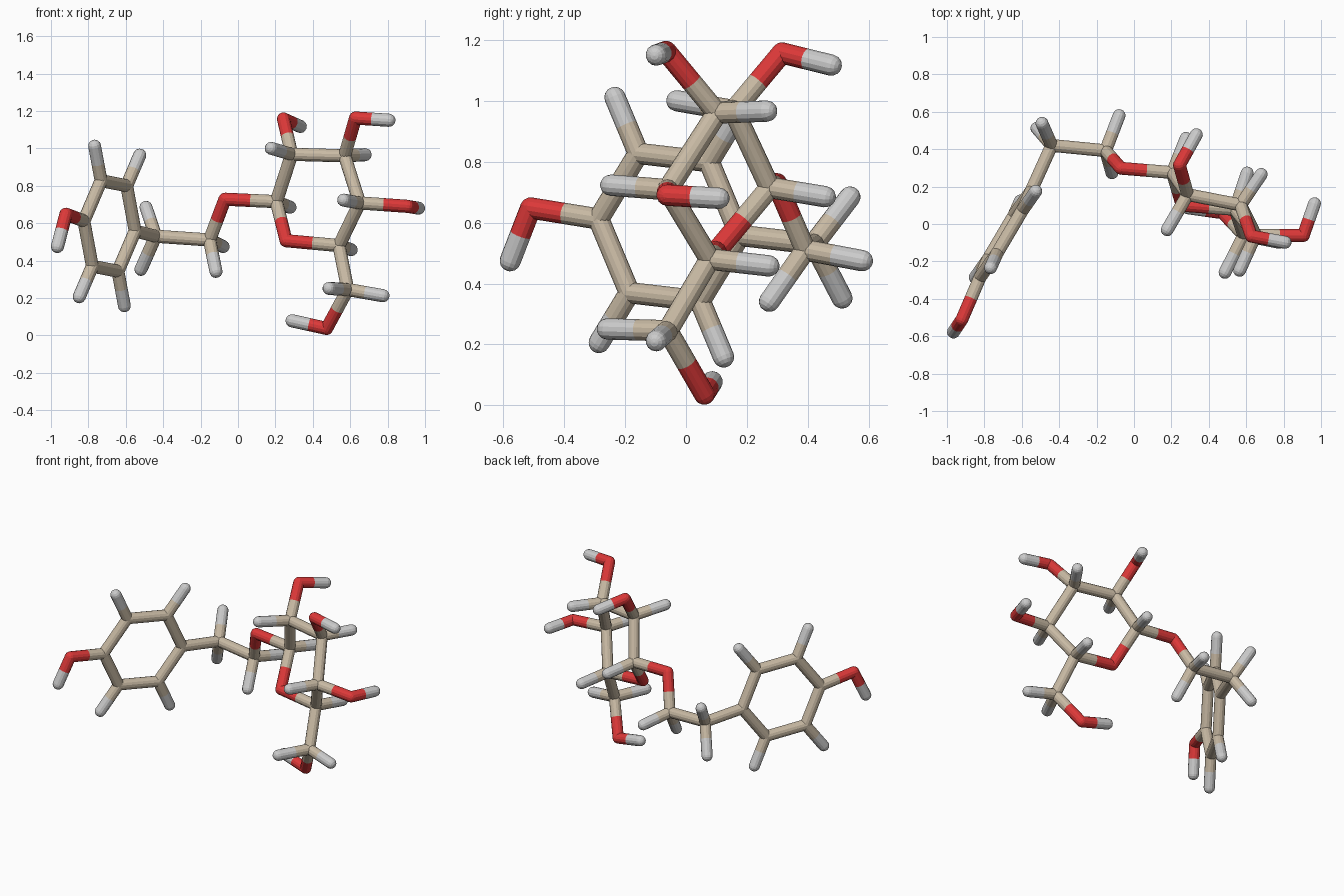
import bpy, bmesh, math
from mathutils import Vector, Matrix

if "Cube" in bpy.data.objects:
    bpy.data.objects.remove(bpy.data.objects["Cube"])

R, SIDES = 0.035, 14


def material(name, color):
    m = bpy.data.materials.new(name)
    m.diffuse_color = color
    m.use_nodes = True
    m.node_tree.nodes["Principled BSDF"].inputs["Base Color"].default_value = m.diffuse_color
    return m


MATS = {"C": material("tan", (0.58, 0.49, 0.37, 1)),
        "O": material("red", (0.72, 0.04, 0.04, 1)), "H": None}
LABEL = {"C": "carbon", "O": "oxygen", "H": "hydrogen"}
atoms, bonds = {}, []      # name -> (element, position, part) ; pairs of names


def atom(part, name, pos, *linked):
    atoms[name] = (name[0], Vector(pos), part)
    bonds.extend((name, other) for other in linked)


# Flat six-sided ring, generated from its centre and two axes
centre = Vector((-0.687, -0.055, 0.585))
u, v = Vector((0.137, 0.232, -0.027)), Vector((0.027, 0.017, 0.264))
for i in range(6):
    a = math.radians(60 * i)
    d = u * math.cos(a) + v * math.sin(a)
    atom("flat_ring", f"Ca{i}", centre + d)
    bonds.append((f"Ca{i}", f"Ca{(i + 1) % 6}"))
    if i % 3:
        atom("flat_ring", f"Ha{i}", centre + d * 1.76, f"Ca{i}")
atom("flat_ring", "Oa", (-0.92, -0.51, 0.648), "Ca3")
atom("flat_ring", "Hao", (-0.965, -0.577, 0.475), "Oa")

# Short linking chain
atom("chain", "Cb1", (-0.44, 0.42, 0.53), "Ca0")
atom("chain", "Hb1", (-0.492, 0.538, 0.684), "Cb1")
atom("chain", "Hb2", (-0.519, 0.512, 0.353), "Cb1")
atom("chain", "Cb2", (-0.152, 0.392, 0.51), "Cb1")
atom("chain", "Hb3", (-0.08, 0.579, 0.475), "Cb2")
atom("chain", "Hb4", (-0.118, 0.274, 0.342), "Cb2")
atom("chain", "Ob", (-0.07, 0.298, 0.728), "Cb2")

# Puckered ring
atom("puckered_ring", "Cs1", (0.205, 0.275, 0.715), "Ob")
atom("puckered_ring", "Cs2", (0.287, 0.157, 0.968), "Cs1")
atom("puckered_ring", "Cs3", (0.57, 0.102, 0.96), "Cs2")
atom("puckered_ring", "Cs4", (0.65, -0.06, 0.708), "Cs3")
atom("puckered_ring", "Cs5", (0.54, 0.078, 0.48), "Cs4")
atom("puckered_ring", "Os", (0.257, 0.10, 0.506), "Cs1", "Cs5")
for i, p in enumerate([(0.278, 0.457, 0.685), (0.178, -0.03, 1.0), (0.68, 0.265, 0.966),
                       (0.565, -0.247, 0.723), (0.605, 0.272, 0.458)], 1):
    atom("puckered_ring", f"Hs{i}", p, f"Cs{i}")

# Side arms of the puckered ring
arms = [("2", (0.243, 0.315, 1.157), (0.333, 0.477, 1.117)),
        ("3", (0.628, -0.065, 1.162), (0.807, -0.098, 1.15)),
        ("4", (0.905, -0.062, 0.69), (0.965, 0.108, 0.68))]
for n, o, h in arms:
    atom("side_arm", "Oh" + n, o, "Cs" + n)
    atom("side_arm", "Hh" + n, h, "Oh" + n)
atom("side_arm", "Cs6", (0.587, -0.06, 0.245), "Cs5")
atom("side_arm", "Hm1", (0.775, -0.098, 0.212), "Cs6")
atom("side_arm", "Hm2", (0.487, -0.258, 0.251), "Cs6")
atom("side_arm", "Oh6", (0.474, 0.06, 0.037), "Cs6")
atom("side_arm", "Hm3", (0.289, 0.086, 0.078), "Oh6")

meshes = {}


def mesh_for(name):
    el, _, part = atoms[name]
    return meshes.setdefault((part, el), bmesh.new())


# Half of each stick takes the colour of its own end
for a, b in bonds:
    for s, t in ((a, b), (b, a)):
        p, q = atoms[s][1], atoms[t][1]
        half = (q - p) / 2
        rot = half.to_track_quat('Z', 'Y').to_matrix().to_4x4()
        bmesh.ops.create_cone(mesh_for(s), cap_ends=False, segments=SIDES, radius1=R, radius2=R,
                              depth=half.length, matrix=Matrix.Translation(p + half / 2) @ rot)

# Round joint at every atom, its axis along the first stick
for name, (el, pos, part) in atoms.items():
    a, b = next(pair for pair in bonds if name in pair)
    rot = (atoms[b][1] - atoms[a][1]).to_track_quat('Z', 'Y').to_matrix().to_4x4()
    bmesh.ops.create_uvsphere(mesh_for(name), u_segments=SIDES, v_segments=8, radius=R,
                              matrix=Matrix.Translation(pos) @ rot)

for (part, el), bm in meshes.items():
    name = f"{part}_{LABEL[el]}_sticks"
    me = bpy.data.meshes.new(name)
    bm.to_mesh(me)
    bm.free()
    if MATS[el]:
        me.materials.append(MATS[el])
    bpy.context.collection.objects.link(bpy.data.objects.new(name, me))
